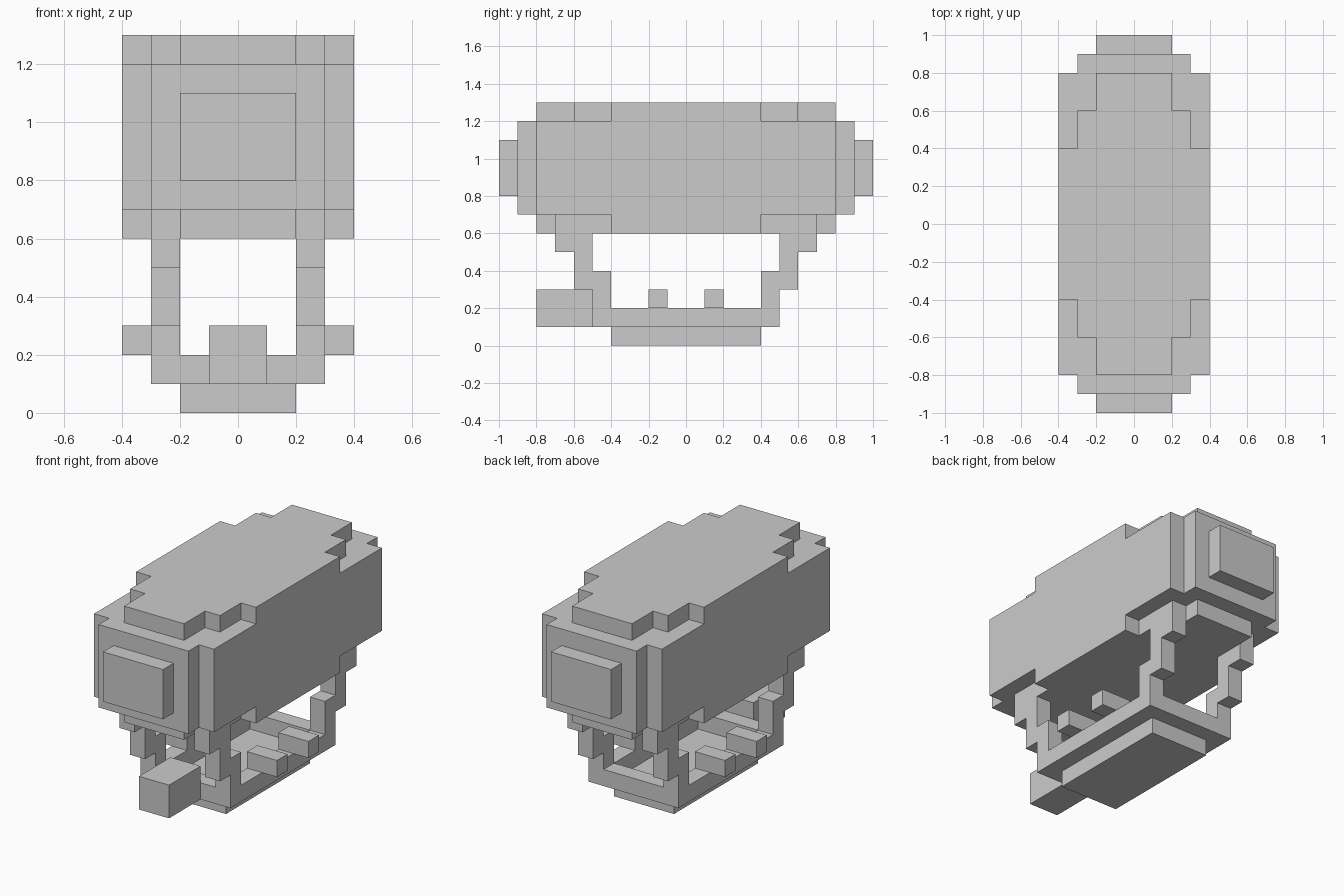
import bpy, bmesh, math
from mathutils import Vector

if "Cube" in bpy.data.objects:
    bpy.data.objects.remove(bpy.data.objects["Cube"])

U = 0.1  # block size; all sizes below are in blocks


def blocks(name, boxes, holes=()):
    """Union of boxes (x0,x1,y0,y1,z0,z1) as one clean shell."""
    def cells(b):
        return {(x, y, z) for x in range(b[0], b[1])
                for y in range(b[2], b[3]) for z in range(b[4], b[5])}
    solid = set().union(*map(cells, boxes)) - set().union(*map(cells, holes))
    bm = bmesh.new()
    for c in sorted(solid):
        for axis in range(3):
            for side in (0, 1):
                n = list(c)
                n[axis] += 2 * side - 1
                if tuple(n) in solid:
                    continue
                a, b = (axis + 1) % 3, (axis + 2) % 3
                loop = []
                for i, j in ((0, 0), (1, 0), (1, 1), (0, 1)):
                    p = Vector(c)
                    p[axis] += side
                    p[a] += i
                    p[b] += j
                    loop.append(bm.verts.new(p * U))
                bm.faces.new(loop if side else loop[::-1])
    bmesh.ops.remove_doubles(bm, verts=bm.verts, dist=1e-4)
    bmesh.ops.dissolve_limit(bm, angle_limit=math.radians(1),
                             verts=bm.verts, edges=bm.edges)
    mesh = bpy.data.meshes.new(name)
    bm.to_mesh(mesh)
    bm.free()
    ob = bpy.data.objects.new(name, mesh)
    bpy.context.collection.objects.link(ob)
    return ob


def centred(hx, hy, z0, z1):
    return (-hx, hx, -hy, hy, z0, z1)


# Gas envelope: tall middle, stepped top and bottom, square nose and tail
blocks("envelope",
       [centred(4, 8, 7, 12), centred(3, 9, 7, 12), centred(2, 10, 8, 11),
        centred(4, 4, 6, 13), centred(3, 6, 6, 13), centred(2, 8, 6, 13)])

# Basket: keel plate with a raised open rim
blocks("basket", [centred(2, 4, 0, 1), centred(3, 5, 1, 2)],
       holes=[centred(2, 4, 1, 2)])

# Stepped struts at the four corners, from rim to envelope
for x0, side in ((2, "right"), (-3, "left")):
    for s, end in ((-1, "front"), (1, "back")):
        steps = []
        for y, z0, z1 in ((4, 2, 4), (5, 3, 6), (6, 5, 7)):
            y0 = y if s > 0 else -y - 1
            steps.append((x0, x0 + 1, y0, y0 + 1, z0, z1))
        blocks(f"strut_{end}_{side}", steps)

# Short pegs resting on the side rims
for x0, side in ((2, "right"), (-4, "left")):
    for y0, end in ((-2, "front"), (1, "back")):
        blocks(f"rim_peg_{end}_{side}", [(x0, x0 + 2, y0, y0 + 1, 2, 3)])

# Engine box on the front of the basket
blocks("engine_box", [(-1, 1, -8, -5, 1, 3)])
